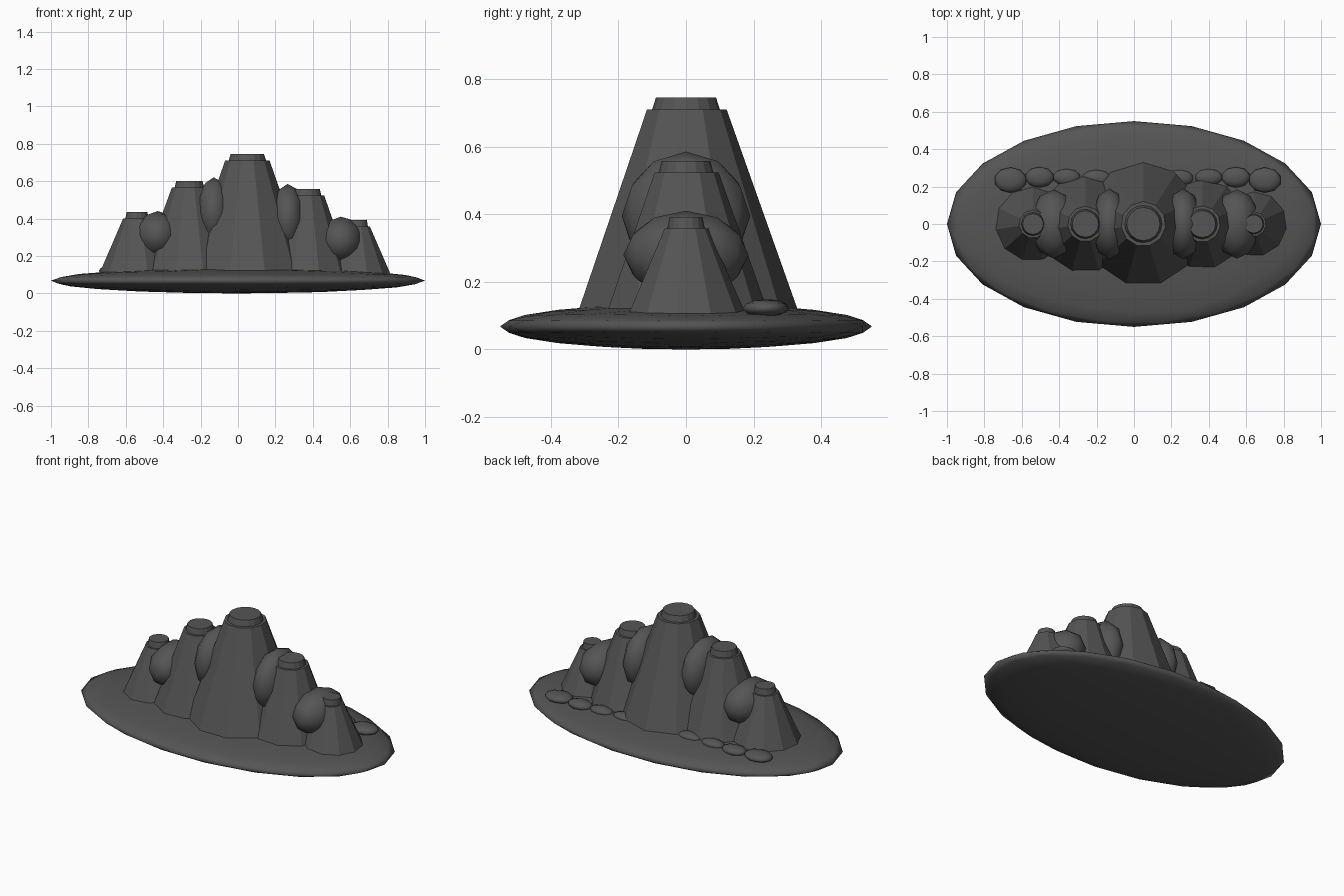
import bpy
import bmesh
import math
from mathutils import Matrix

cube = bpy.data.objects.get("Cube")
if cube:
    bpy.data.objects.remove(cube, do_unlink=True)

stone = bpy.data.materials.new("dark_grey_stone")
stone.use_nodes = True
GREY = (0.09, 0.09, 0.09, 1)
stone.diffuse_color = GREY
stone.node_tree.nodes["Principled BSDF"].inputs["Base Color"].default_value = GREY


def add_object(name, bm, smooth):
    bmesh.ops.recalc_face_normals(bm, faces=bm.faces[:])
    for face in bm.faces:
        face.smooth = smooth
    mesh = bpy.data.meshes.new(name)
    bm.to_mesh(mesh)
    bm.free()
    mesh.materials.append(stone)
    obj = bpy.data.objects.new(name, mesh)
    bpy.context.collection.objects.link(obj)
    return obj


def ellipsoid(name, centre, radii, detail=2):
    bm = bmesh.new()
    matrix = Matrix.Translation(centre) @ Matrix.Diagonal((*radii, 1))
    bmesh.ops.create_icosphere(bm, subdivisions=detail, radius=1, matrix=matrix)
    return add_object(name, bm, True)


def frustum(name, x, sides, low, high):
    """Tapered prism between two (radius, height) rings, one corner at the back."""
    bm = bmesh.new()
    rings = []
    for radius, z in (low, high):
        angles = [math.pi / 2 + math.tau * i / sides for i in range(sides)]
        rings.append([bm.verts.new((x + radius * math.cos(a), radius * math.sin(a), z))
                      for a in angles])
    for i in range(sides):
        j = (i + 1) % sides
        bm.faces.new((rings[0][i], rings[0][j], rings[1][j], rings[1][i]))
    bm.faces.new(rings[0][::-1])
    bm.faces.new(rings[1])
    return add_object(name, bm, False)


# Lens-shaped ground
ellipsoid("island_base", (0, 0, 0.068), (1, 0.55, 0.068), 3)

# Peaks with a small cap: x, foot radius, rim radius, rim height
peaks = {
    "far_right": (-0.54, 0.21, 0.075, 0.40),
    "right": (-0.26, 0.27, 0.095, 0.565),
    "main": (0.05, 0.34, 0.12, 0.71),
    "left": (0.365, 0.25, 0.097, 0.523),
    "far_left": (0.64, 0.183, 0.066, 0.357),
}
for side, (x, foot, rim, height) in peaks.items():
    frustum(side + "_peak", x, 11, (foot, 0.09), (rim, height))
    frustum(side + "_cap", x, 16, (rim * 0.86, height - 0.01), (rim * 0.74, height + 0.035))

# Rounded boulders wedged between the peaks
boulders = {
    "far_right": ((-0.43, 0, 0.31), (0.125, 0.185, 0.13)),
    "right": ((-0.13, 0, 0.43), (0.1, 0.19, 0.19)),
    "left": ((0.265, 0, 0.395), (0.1, 0.19, 0.19)),
    "far_left": ((0.55, 0, 0.28), (0.125, 0.185, 0.13)),
}
for side, (centre, radii) in boulders.items():
    ellipsoid(side + "_boulder", centre, radii)

# Row of flat pebbles along the back
for side, sign in (("left", 1), ("right", -1)):
    for i, (offset, y, rx, ry) in enumerate([
            (0.22, 0.245, 0.08, 0.045), (0.38, 0.25, 0.075, 0.045),
            (0.525, 0.25, 0.078, 0.055), (0.68, 0.235, 0.088, 0.068)]):
        ellipsoid(f"{side}_pebble_{i + 1}", (0.02 + sign * offset, y, 0.122), (rx, ry, 0.026))
